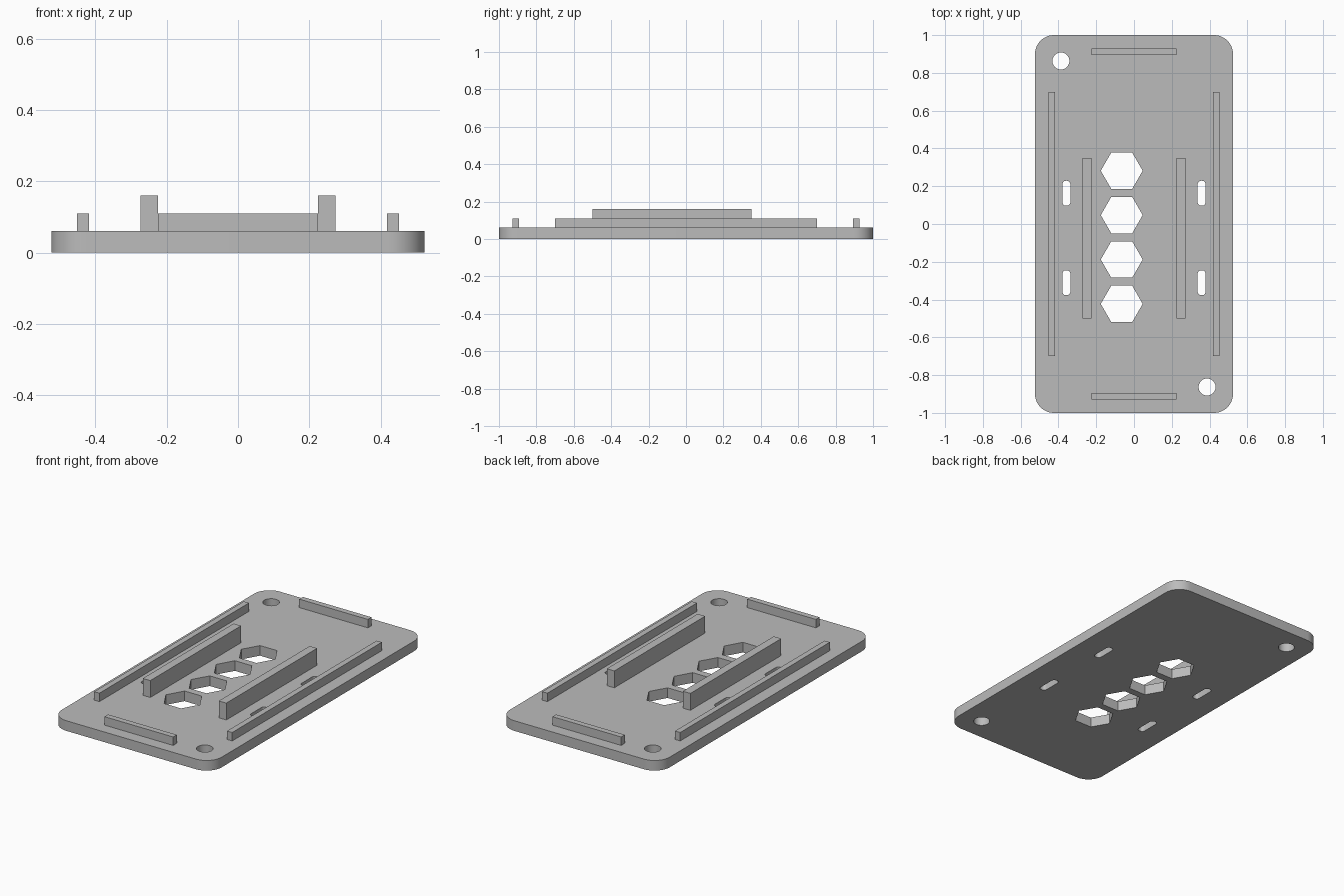
import bpy
import bmesh
from math import cos, sin, pi, radians
from mathutils import Vector

cube = bpy.data.objects.get("Cube")
if cube:
    bpy.data.objects.remove(cube, do_unlink=True)

# One plain grey for the whole part
grey = bpy.data.materials.new("plain grey")
grey.use_nodes = True
colour = (0.5, 0.5, 0.5, 1)
grey.diffuse_color = colour
grey.node_tree.nodes["Principled BSDF"].inputs["Base Color"].default_value = colour

THICK = 0.06


def polygon(x, y, radius, sides):
    return [(x + radius * cos(2 * pi * i / sides), y + radius * sin(2 * pi * i / sides))
            for i in range(sides)]


def rounded_rect(x, y, half_w, half_l, radius, steps):
    points = []
    for k, (sx, sy) in enumerate([(1, 1), (-1, 1), (-1, -1), (1, -1)]):
        for i in range(steps + 1):
            a = (k + i / steps) * pi / 2
            points.append((x + sx * (half_w - radius) + radius * cos(a),
                           y + sy * (half_l - radius) + radius * sin(a)))
    return points


def finish(name, bm):
    bmesh.ops.recalc_face_normals(bm, faces=bm.faces)
    mesh = bpy.data.meshes.new(name)
    bm.to_mesh(mesh)
    bm.free()
    mesh.materials.append(grey)
    obj = bpy.data.objects.new(name, mesh)
    bpy.context.collection.objects.link(obj)
    return obj


def perforated_plate(name, loops, height):
    bm = bmesh.new()
    for loop in loops:
        verts = [bm.verts.new((x, y, 0)) for x, y in loop]
        for a, b in zip(verts, verts[1:] + verts[:1]):
            bm.edges.new((a, b))
    bmesh.ops.triangle_fill(bm, edges=bm.edges[:], use_beauty=True, normal=(0, 0, 1))
    result = bmesh.ops.extrude_face_region(bm, geom=bm.faces[:], use_keep_orig=True)
    top = [v for v in result["geom"] if isinstance(v, bmesh.types.BMVert)]
    bmesh.ops.translate(bm, verts=top, vec=Vector((0, 0, height)))
    return finish(name, bm)


def rail(name, x, y, width, length, height):
    bm = bmesh.new()
    bmesh.ops.create_cube(bm, size=1)
    bmesh.ops.scale(bm, verts=bm.verts, vec=(width, length, height))
    bmesh.ops.translate(bm, verts=bm.verts, vec=(x, y, THICK + height / 2))
    return finish(name, bm)


# Base plate with round, slotted and hexagonal openings
loops = [rounded_rect(0, 0, 0.524, 1, 0.1, 12)]
loops += [polygon(s * 0.387, -s * 0.863, 0.045, 32) for s in (-1, 1)]
loops += [rounded_rect(s * 0.358, y, 0.021, 0.066, 0.018, 5)
          for s in (-1, 1) for y in (0.163, -0.311)]
loops += [polygon(-0.065, 0.282 - 0.235 * i, 0.111, 6) for i in range(4)]
plate = perforated_plate("base_plate", loops, THICK)
bpy.context.view_layer.objects.active = plate
plate.select_set(True)
bpy.ops.object.shade_smooth_by_angle(angle=radians(30))

# Rails standing on the plate, mirrored in pairs
for side, s in (("left", 1), ("right", -1)):
    rail(side + "_outer_rail", s * 0.435, 0, 0.034, 1.4, 0.05)
    rail(side + "_inner_rail", s * 0.249, -0.075, 0.049, 0.85, 0.1)
for end, s in (("front", -1), ("back", 1)):
    rail(end + "_end_rail", 0, s * 0.911, 0.45, 0.034, 0.05)
